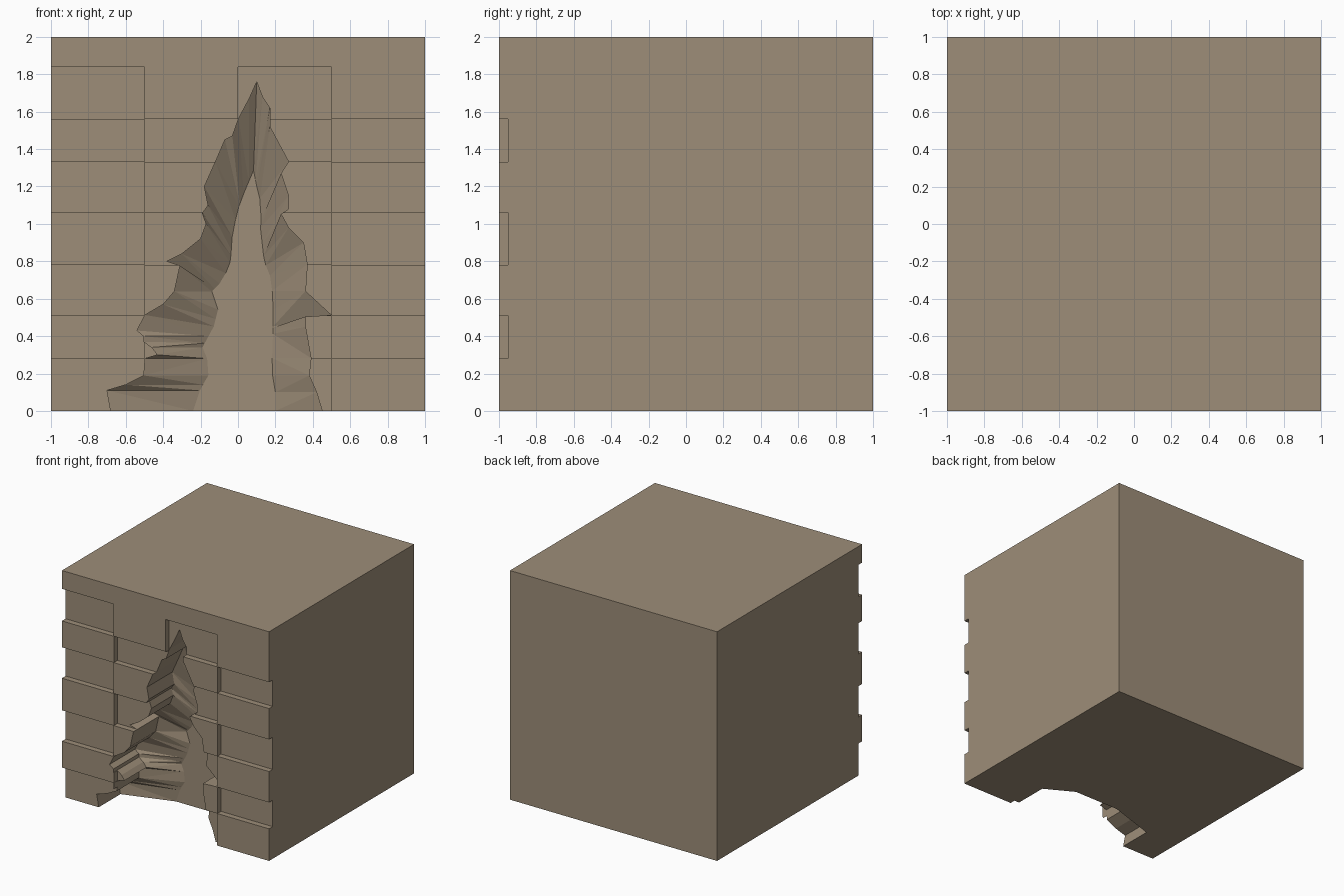
import bpy, bmesh

if "Cube" in bpy.data.objects:
    bpy.data.objects.remove(bpy.data.objects["Cube"])

ROWS = [0, .28, .51, .78, 1.06, 1.33, 1.56, 1.84]


def box(bm, lo, hi):
    vs = bmesh.ops.create_cube(bm, size=1)['verts']
    for v in vs:
        v.co = [hi[i] if v.co[i] > 0 else lo[i] for i in range(3)]


def make(name, bm):
    bm.normal_update()
    bmesh.ops.recalc_face_normals(bm, faces=bm.faces[:])
    if bm.calc_volume(signed=True) < 0:
        bmesh.ops.reverse_faces(bm, faces=bm.faces[:])
    me = bpy.data.meshes.new(name)
    bm.to_mesh(me)
    bm.free()
    ob = bpy.data.objects.new(name, me)
    bpy.context.scene.collection.objects.link(ob)
    return ob


def volume(me):
    bm = bmesh.new()
    bm.from_mesh(me)
    vol = bm.calc_volume(signed=True)
    bm.free()
    return vol


def interp(table, t):
    for (a, u), (b, v) in zip(table, table[1:]):
        if t <= b:
            return u + (v - u) * (t - a) / (b - a)
    return table[-1][1]


def carve(target, cutter):
    """Cut the target, taking the first solver whose result is a sound solid."""
    cutter.hide_render = True
    before = volume(target.data)
    mod = target.modifiers.new("carve", 'BOOLEAN')
    mod.operation = 'DIFFERENCE'
    mod.object = cutter
    for solver, own in (('EXACT', False), ('EXACT', True), ('MANIFOLD', False), ('FLOAT', False)):
        mod.solver = solver
        mod.use_self = own
        bpy.context.view_layer.update()
        deps = bpy.context.evaluated_depsgraph_get()
        result = bpy.data.meshes.new_from_object(target.evaluated_get(deps))
        if .85 * before < volume(result) < .997 * before:
            target.modifiers.remove(mod)
            target.data = result
            break
    else:
        target.modifiers.remove(mod)
    bpy.data.objects.remove(cutter)


# solid wall block
bm = bmesh.new()
box(bm, (-1, -1, 0), (1, 1, 2))
wall = make("cracked_wall", bm)

# staggered brick recesses on the front
bm = bmesh.new()
for r in range(7):
    for c in range(4):
        if (r + c) % 2 == 0:
            x0 = -1.2 if c == 0 else -1 + c * .5 + .0007
            x1 = 1.2 if c == 3 else -.5 + c * .5 - .0007
            box(bm, (x0, -1.2, ROWS[r] if r else -.2), (x1, -.95, ROWS[r + 1]))
carve(wall, make("brick_recess_cutter", bm))

# jagged opening: outline (x, z) of each side from bottom to top
left = [(-.68, -.1), (-.68, 0), (-.7, .11), (-.6, .14), (-.503, .19), (-.497, .28),
        (-.43, .3), (-.46, .34), (-.503, .37), (-.503, .4), (-.54, .43), (-.497, .513),
        (-.4, .57), (-.34, .64), (-.31, .777), (-.38, .8), (-.3, .84), (-.2, .92),
        (-.17, 1), (-.19, 1.057), (-.16, 1.1), (-.18, 1.2), (-.12, 1.333),
        (-.07, 1.45), (-.03, 1.47), (.003, 1.563), (.06, 1.67)]
right = [(.45, -.1), (.45, 0), (.42, .1), (.38, .19), (.39, .283), (.36, .45),
         (.36, .504), (.498, .513), (.36, .64), (.37, .783), (.35, .9), (.27, .98),
         (.23, 1.053), (.27, 1.08), (.27, 1.15), (.23, 1.27), (.27, 1.333),
         (.17, 1.52), (.17, 1.62), (.13, 1.68)]
# narrower back wall of the opening, as x at height z
back_left = [(-.1, -.24), (0, -.24), (.12, -.2), (.22, -.14), (.34, -.19),
             (.45, -.13), (.57, -.1), (.64, -.14), (.7, -.08), (.8, -.04),
             (.95, -.03), (1.08, 0), (1.16, .03), (1.28, .08)]
back_right = [(-.1, .2), (.1, .2), (.22, .18), (.5, .19), (.7, .18), (.8, .14),
              (.98, .12), (1.08, .13), (1.2, .1), (1.28, .085)]
height_map = [(-.1, -.1), (.35, .35), (.51, .45), (.78, .64), (1.33, 1.02), (1.76, 1.28)]


def back_side(side, table):
    pts, last = [], -1
    for x, z in side:
        last = max(interp(height_map, z), last + .002)
        pts.append((interp(table, last), last))
    return pts


outer = left + [(.1, 1.76)] + right[::-1]
inner = back_side(left, back_left) + [(.083, 1.285)] + back_side(right, back_right)[::-1]
bm = bmesh.new()
loops = [[bm.verts.new((x, y, z)) for x, z in pts]
         for pts, y in ((outer, -1.1), (outer, -.65), (inner, -.51))]
n = len(outer)
for a, b in zip(loops, loops[1:]):
    for i in range(n):
        j = (i + 1) % n
        bm.faces.new((a[i], a[j], b[j], b[i]))
bm.faces.new(loops[0])
bm.faces.new(loops[2][::-1])
bm.normal_update()  # the caps need normals before they can be triangulated
bmesh.ops.triangulate(bm, faces=bm.faces[:])
carve(wall, make("crack_cutter", bm))

# stone colour
mat = bpy.data.materials.new("stone")
mat.diffuse_color = (.34, .27, .19, 1)
mat.use_nodes = True
mat.node_tree.nodes["Principled BSDF"].inputs["Base Color"].default_value = mat.diffuse_color
wall.data.materials.clear()
wall.data.materials.append(mat)
